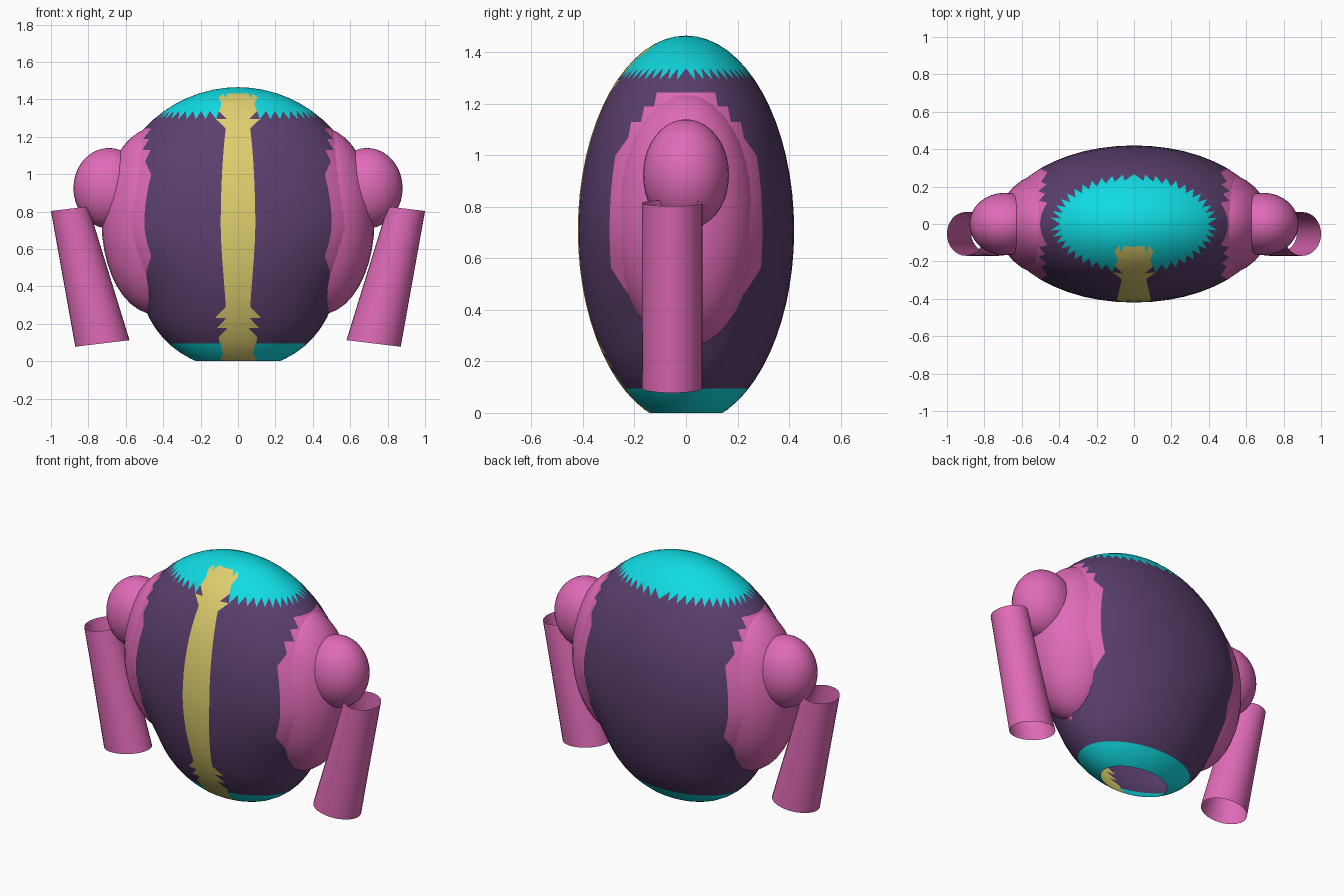
import bpy, bmesh, math
from mathutils import Matrix, Vector

cube = bpy.data.objects.get("Cube")
if cube:
    bpy.data.objects.remove(cube, do_unlink=True)


def material(name, rgb):
    m = bpy.data.materials.new(name)
    m.use_nodes = True
    m.diffuse_color = (*rgb, 1)
    m.node_tree.nodes["Principled BSDF"].inputs["Base Color"].default_value = (*rgb, 1)
    return m


purple = material("purple", (0.105, 0.051, 0.155))
teal = material("teal", (0.005, 0.71, 0.76))
pink = material("pink", (0.75, 0.147, 0.48))
yellow = material("yellow", (0.73, 0.62, 0.155))


def finish(name, bm, mats):
    for f in bm.faces:
        f.smooth = True
    mesh = bpy.data.meshes.new(name)
    bm.to_mesh(mesh)
    bm.free()
    for m in mats:
        mesh.materials.append(m)
    obj = bpy.data.objects.new(name, mesh)
    bpy.context.collection.objects.link(obj)
    return obj


def ellipsoid(name, center, radii):
    bm = bmesh.new()
    mat = Matrix.Translation(center) @ Matrix.Diagonal((*radii, 1))
    bmesh.ops.create_uvsphere(bm, u_segments=32, v_segments=20, radius=1, matrix=mat)
    return finish(name, bm, [pink])


# Body: flattened egg, waisted near the bottom, open underneath
MID, HALF = 0.71, 0.755


def half_width(z):
    t = min(max((0.75 - z) / 0.45, 0), 1)
    return 0.71 - 0.11 * t * t * (3 - 2 * t) + 0.2 * max(0, 0.3 - z)


def body_color(c):
    if abs(c.x) < 0.088 and c.y < -0.13:
        return 3
    if c.z > 1.316 or c.z < 0.095:
        return 1
    return 2 if abs(c.x) > 0.485 else 0


bm = bmesh.new()
bmesh.ops.create_uvsphere(bm, u_segments=48, v_segments=32, radius=1)
for v in bm.verts:
    z = MID + HALF * v.co.z
    v.co = Vector((v.co.x * half_width(z), v.co.y * 0.42, z))
bmesh.ops.triangulate(bm, faces=bm.faces[:])
for height, trim in ((0.0, True), (0.095, False)):
    bmesh.ops.bisect_plane(bm, geom=bm.verts[:] + bm.edges[:] + bm.faces[:],
                           plane_co=(0, 0, height), plane_no=(0, 0, 1), clear_inner=trim)
for f in bm.faces:
    f.material_index = body_color(f.calc_center_median())
finish("body", bm, [purple, teal, pink, yellow])


# Arm: open leaning tube that widens toward the hand
def arm(name, side, segments=32):
    bm = bmesh.new()
    rings = []
    for cx, cz, rx in ((0.9, 0.815, 0.1), (0.725, 0.095, 0.145)):
        ring = []
        for i in range(segments):
            a = math.tau * i / segments
            dx = rx * math.cos(a)
            ring.append(bm.verts.new((side * (cx + dx), -0.053 + 0.117 * math.sin(a),
                                      cz - 0.12 * dx)))
        rings.append(ring)
    top, low = rings
    for i in range(segments):
        j = (i + 1) % segments
        quad = [top[i], low[i], low[j], top[j]]
        bm.faces.new(quad if side > 0 else quad[::-1])
    return finish(name, bm, [pink])


for label, side in (("left", 1), ("right", -1)):
    ellipsoid(label + "_flank", (side * 0.44, 0, 0.75), (0.29, 0.28, 0.5))
    ellipsoid(label + "_shoulder", (side * 0.69, 0, 0.925), (0.19, 0.167, 0.215))
    arm(label + "_arm", side)
